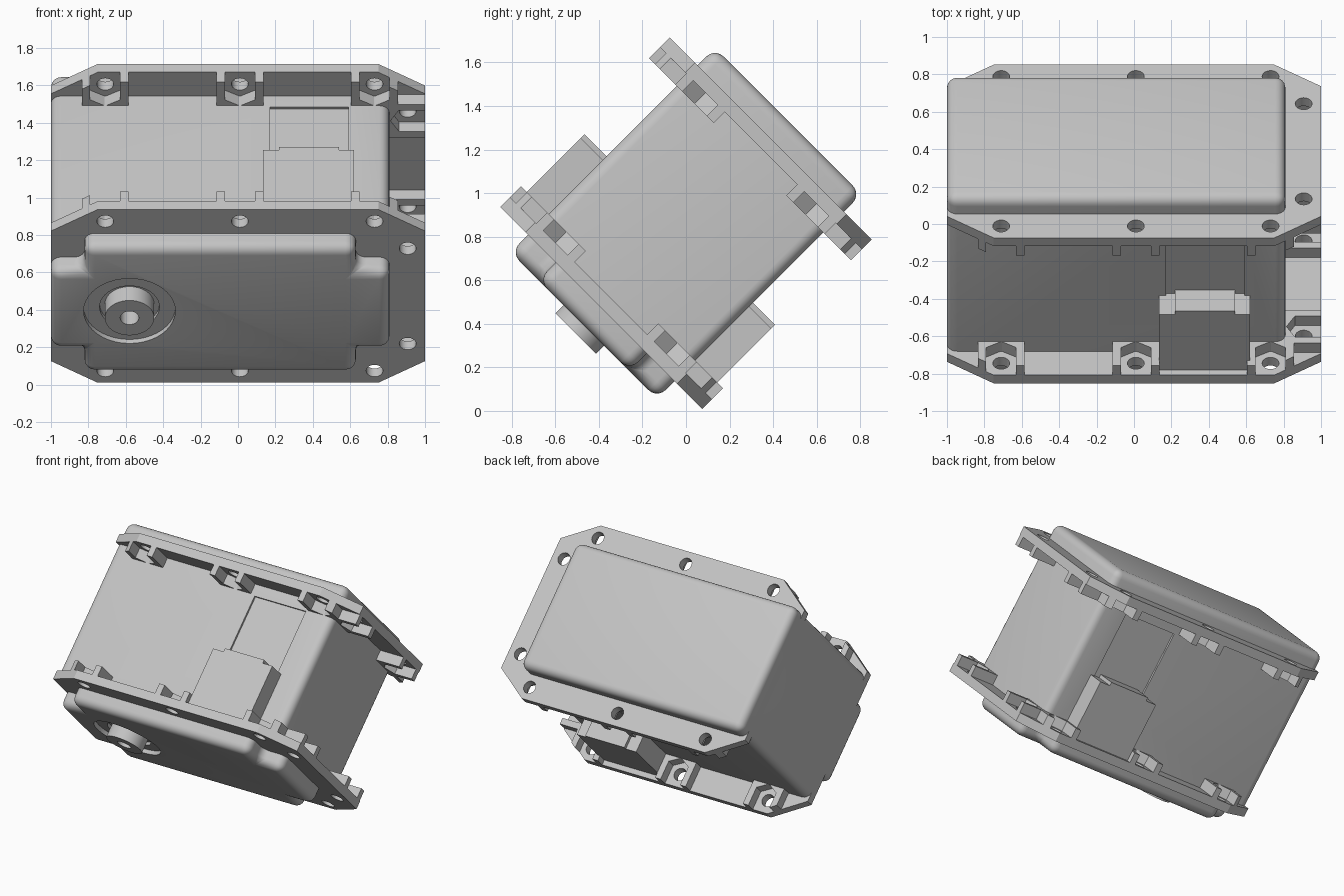
import bpy
import bmesh
import math
from mathutils import Matrix

cube = bpy.data.objects.get("Cube")
if cube:
    bpy.data.objects.remove(cube, do_unlink=True)

# The whole housing is tipped 45 degrees about its long axis
TILT = Matrix.Translation((0, 0, 0.862)) @ Matrix.Rotation(math.radians(-45), 4, 'X')

grey = bpy.data.materials.new("housing grey")
grey.use_nodes = True
grey.diffuse_color = (0.55, 0.55, 0.55, 1)
grey.node_tree.nodes["Principled BSDF"].inputs["Base Color"].default_value = grey.diffuse_color


def prism(name, outline, z0, z1, round_end=0, radius=0.055):
    """Extrude an outline; round_end = 1 / -1 rounds the sides and the top / bottom rim."""
    bm = bmesh.new()
    face = bm.faces.new([bm.verts.new((x, y, z0)) for x, y in outline])
    ext = bmesh.ops.extrude_face_region(bm, geom=[face])
    for v in ext["geom"]:
        if isinstance(v, bmesh.types.BMVert):
            v.co.z = z1
    bmesh.ops.recalc_face_normals(bm, faces=bm.faces)
    if round_end:
        hidden = z0 if round_end > 0 else z1
        edges = [e for e in bm.edges
                 if not all(abs(v.co.z - hidden) < 1e-5 for v in e.verts)]
        bmesh.ops.bevel(bm, geom=edges, offset=radius, offset_type='OFFSET',
                        segments=5, profile=0.5, affect='EDGES')
    mesh = bpy.data.meshes.new(name)
    bm.to_mesh(mesh)
    bm.free()
    mesh.materials.append(grey)
    obj = bpy.data.objects.new(name, mesh)
    bpy.context.collection.objects.link(obj)
    obj.matrix_world = TILT
    return obj


def rect(x0, x1, y0, y1):
    return [(x0, y0), (x1, y0), (x1, y1), (x0, y1)]


def circle(cx, cy, r, n=40):
    return [(cx + r * math.cos(2 * math.pi * i / n),
             cy + r * math.sin(2 * math.pi * i / n)) for i in range(n)]


def activate(obj):
    bpy.ops.object.select_all(action='DESELECT')
    obj.select_set(True)
    bpy.context.view_layer.objects.active = obj


def cut(obj, cutters):
    for c in cutters:
        c.hide_render = True
        mod = obj.modifiers.new("cut", 'BOOLEAN')
        mod.operation = 'DIFFERENCE'
        mod.solver = 'EXACT'
        mod.object = c
        activate(obj)
        bpy.ops.object.modifier_apply(modifier=mod.name)
        bpy.data.objects.remove(c, do_unlink=True)


def smooth(obj):
    activate(obj)
    bpy.ops.object.shade_smooth_by_angle(angle=math.radians(30))


LEFT, RIGHT, HALF = -1.0, 0.81, 0.475       # body extents
EDGE, CH_X, CH_Y = 0.655, 0.25, 0.163       # flange half width and corner chamfer
SEAT, PLATE, OUTER = 0.415, 0.4875, 0.55    # flange layers
HOLE_X, HOLE_Y = (-0.71, 0.01, 0.73), 0.565
END_X, END_Y = 0.907, 0.36

# Main box with rounded far end
body = prism("main_box", rect(LEFT, RIGHT, -HALF, HALF), -0.52, 0.663, 1)
cut(body, [prism("panel_cutter", rect(0.17, 0.59, min(s * 0.46, s * 0.6), max(s * 0.46, s * 0.6)),
                 -0.2, 0.406) for s in (-1, 1)])
smooth(body)

# Near cap with its four corners notched
n = 0.18
cap = prism("notched_cap", [
    (LEFT + n, -HALF), (RIGHT - n, -HALF), (RIGHT - n, n - HALF), (RIGHT, n - HALF),
    (RIGHT, HALF - n), (RIGHT - n, HALF - n), (RIGHT - n, HALF), (LEFT + n, HALF),
    (LEFT + n, HALF - n), (LEFT, HALF - n), (LEFT, n - HALF), (LEFT + n, n - HALF)],
    -0.663, -0.5, -1)
cut(cap, [prism("recess_cutter", circle(-0.58, 0, 0.245), -0.8, -0.633),
          prism("groove_cutter", circle(-0.58, 0, 0.16), -0.8, -0.61)])
smooth(cap)

# Shaft collar in the round recess
collar = prism("shaft_collar", circle(-0.58, 0, 0.132), -0.715, -0.56)
cut(collar, [prism("bore_cutter", circle(-0.58, 0, 0.05), -0.8, -0.59)])
smooth(collar)


def flange_limit(x):
    return EDGE - max(0, abs(x) - (1 - CH_X)) * CH_Y / CH_X


def pocket_outline(c, hole, limit):
    """Bolt seat with a pointed nut slot, as (along, outward) points."""
    back, tip, shoulder = hole - 0.115, hole - 0.092, hole - 0.046
    w, s = 0.125, 0.08
    return [(c - w, back), (c + w, back), (c + w, limit(c + w)), (c + s, limit(c + s)),
            (c + s, shoulder), (c, tip), (c - s, shoulder),
            (c - s, limit(c - s)), (c - w, limit(c - w))]


# Two bolt flanges with nut seats on their inner sides
octagon = [(-1, EDGE - CH_Y), (CH_X - 1, EDGE), (1 - CH_X, EDGE), (1, EDGE - CH_Y)]
octagon += [(x, -y) for x, y in reversed(octagon)]
for side, label in ((1, "far"), (-1, "near")):
    z = sorted((side * PLATE, side * OUTER))
    plate = prism(label + "_flange", octagon, *z)
    spots = [(x, s * HOLE_Y) for x in HOLE_X for s in (-1, 1)]
    spots += [(END_X, s * END_Y) for s in (-1, 1)]
    cut(plate, [prism("hole_cutter", circle(x, y, 0.045, 24), z[0] - 0.1, z[1] + 0.1)
                for x, y in spots])
    smooth(plate)
    z = sorted((side * SEAT, side * PLATE))
    for s in (-1, 1):
        for x in HOLE_X:
            pts = pocket_outline(x, HOLE_Y, flange_limit)
            prism(label + "_side_bolt_seat", [(a, s * o) for a, o in pts], *z)
        pts = pocket_outline(s * END_Y, END_X, lambda a: 1.0)
        prism(label + "_end_bolt_seat", [(o, a) for a, o in pts], *z)

# Cable connector on each long side
for s in (-1, 1):
    y0, y1 = sorted((s * 0.44, s * 0.618))
    prism("connector_block", rect(0.135, 0.62, y0, y1), -0.488, -0.065)
    prism("connector_lip", rect(0.22, 0.54, y0, y1), -0.1, -0.04)
